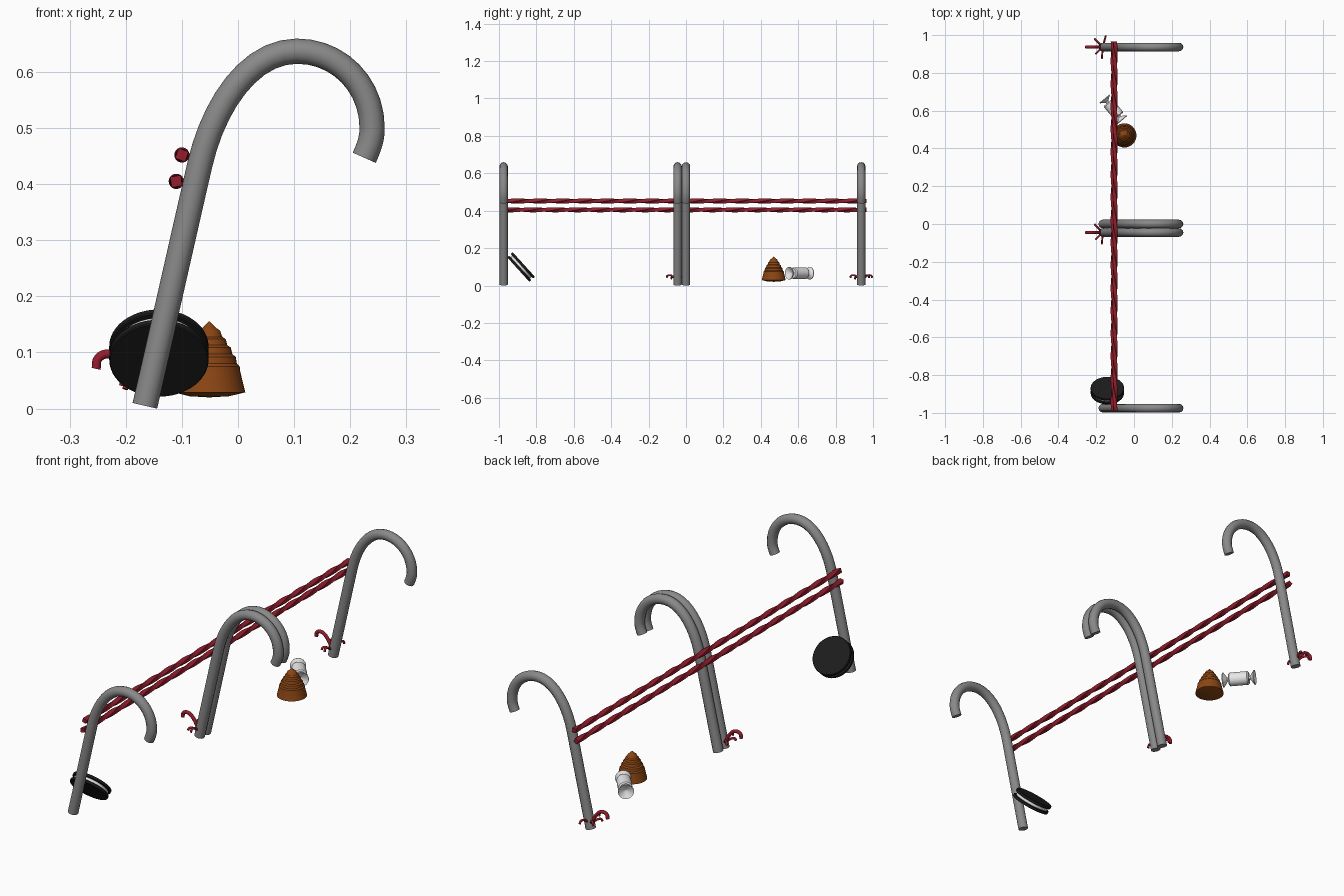
import bpy
import bmesh
import math
from mathutils import Vector

if "Cube" in bpy.data.objects:
    bpy.data.objects.remove(bpy.data.objects["Cube"], do_unlink=True)


def material(name, r, g, b):
    m = bpy.data.materials.new(name)
    m.use_nodes = True
    m.diffuse_color = (r, g, b, 1)
    bsdf = m.node_tree.nodes["Principled BSDF"]
    bsdf.inputs["Base Color"].default_value = (r, g, b, 1)
    bsdf.inputs["Roughness"].default_value = 0.6
    return m


GREY = material("cane grey", 0.25, 0.25, 0.25)
RED = material("licorice red", 0.3, 0.012, 0.025)
BLACK = material("cookie black", 0.012, 0.012, 0.012)
WHITE = material("sugar white", 0.8, 0.8, 0.8)
BROWN = material("chocolate brown", 0.26, 0.06, 0.007)


def add_mesh(name, mesh, mat, location=(0, 0, 0)):
    ob = bpy.data.objects.new(name, mesh)
    bpy.context.collection.objects.link(ob)
    ob.location = location
    mesh.materials.clear()
    mesh.materials.append(mat)
    bpy.ops.object.select_all(action="DESELECT")
    ob.select_set(True)
    bpy.context.view_layer.objects.active = ob
    bpy.ops.object.shade_smooth_by_angle(angle=math.radians(35))
    return ob


def skin(name, rings, mat, location=(0, 0, 0)):
    """Join equal rings of points into a capped surface."""
    bm = bmesh.new()
    loops = [[bm.verts.new(p) for p in ring] for ring in rings]
    n = len(loops[0])
    for a, b in zip(loops, loops[1:]):
        for i in range(n):
            j = (i + 1) % n
            bm.faces.new((a[i], a[j], b[j], b[i]))
    bm.faces.new(loops[0][::-1])
    bm.faces.new(loops[-1])
    bmesh.ops.recalc_face_normals(bm, faces=bm.faces)
    mesh = bpy.data.meshes.new(name)
    bm.to_mesh(mesh)
    bm.free()
    return add_mesh(name, mesh, mat, location)


def lathe(name, profile, mat, location, axis=(0, 0, 1), sides=32):
    """Spin (radius, height) pairs, then point the spin axis along axis."""
    turns = [math.tau * i / sides for i in range(sides)]
    rings = [[(r * math.cos(t), r * math.sin(t), h) for t in turns] for r, h in profile]
    ob = skin(name, rings, mat, location)
    ob.rotation_euler = Vector(axis).to_track_quat("Z", "Y").to_euler()
    return ob


def tube(name, knots, radius, mat, location):
    """Round tube through (point, left handle, right handle) knots; None means automatic."""
    curve = bpy.data.curves.new(name, "CURVE")
    curve.dimensions = "3D"
    curve.bevel_depth = radius
    curve.bevel_resolution = 4
    curve.resolution_u = 10
    curve.use_fill_caps = True
    spline = curve.splines.new("BEZIER")
    spline.bezier_points.add(len(knots) - 1)
    for bp, (co, left, right) in zip(spline.bezier_points, knots):
        bp.co = co
        if left is None:
            bp.handle_left_type = bp.handle_right_type = "AUTO"
        else:
            bp.handle_left_type = bp.handle_right_type = "FREE"
            bp.handle_left, bp.handle_right = left, right
    temp = bpy.data.objects.new(name + "_path", curve)
    bpy.context.collection.objects.link(temp)
    bpy.context.view_layer.update()
    mesh = bpy.data.meshes.new_from_object(
        temp.evaluated_get(bpy.context.evaluated_depsgraph_get()))
    bpy.data.objects.remove(temp, do_unlink=True)
    return add_mesh(name, mesh, mat, location)


# Hooked canes: straight leaning shaft, round hook at the top
def knot(x, z, left, right):
    return ((x, 0, z), (x + left[0], 0, z + left[1]), (x + right[0], 0, z + right[1]))


cane_path = [
    knot(-0.166, 0.005, (-0.03, -0.13), (0.03, 0.13)),
    knot(-0.068, 0.435, (-0.03, -0.13), (0.024, 0.105)),
    knot(0.105, 0.637, (-0.085, 0), (0.076, 0)),
    knot(0.239, 0.5, (0, 0.076), (0, -0.02)),
    knot(0.225, 0.447, (0.008, 0.018), (-0.008, -0.018)),
]
for label, y in (("front", -0.975), ("middle_front", -0.045),
                 ("middle_back", 0.0), ("back", 0.937)):
    tube("cane_" + label, cane_path, 0.0225, GREY, (0, y, 0))


# Twisted ropes strung along the canes
def rope(name, x, z, y0, y1, phase):
    steps, sides = 96, 8
    rings = []
    for s in range(steps + 1):
        y = y0 + (y1 - y0) * s / steps
        twist = phase + y * math.tau / 0.48
        ring = []
        for i in range(sides):
            t = math.tau * i / sides + twist
            r = 0.0135 if i % 2 else 0.0095
            ring.append((x + r * math.cos(t), y, z + r * math.sin(t)))
        rings.append(ring)
    skin(name, rings, RED)


for label, y0, y1 in (("front", -0.987, -0.022), ("back", -0.022, 0.965)):
    rope("upper_rope_" + label, -0.100, 0.452, y0, y1, 0)
    rope("lower_rope_" + label, -0.110, 0.405, y0, y1, 0.5)

# Curled sprouts around two of the cane feet: tip offset, height, radius
sprouts = [
    (-0.088, 0.0, 0.087, 0.008),
    (-0.042, 0.042, 0.045, 0.005),
    (0.015, 0.058, 0.045, 0.005),
    (-0.005, -0.058, 0.045, 0.005),
    (-0.036, -0.034, 0.035, 0.005),
]
for label, y in (("middle", -0.045), ("back", 0.937)):
    for n, (dx, dy, h, r) in enumerate(sprouts):
        knots = [((dx * f, dy * f, h * g), None, None)
                 for f, g in ((0, 0), (0.35, 0.75), (0.7, 1), (0.95, 0.92), (1, 0.7))]
        tube(f"sprout_{label}_{n + 1}", knots, r, RED, (-0.165, y, 0.01))

# Sandwich cookie leaning on the front cane
tilt = Vector((0, 0.74, 0.67)).normalized()
centre = Vector((-0.141, -0.882, 0.099))
for name, radius, offset, half, mat in (
        ("cookie_lower_wafer", 0.0885, -0.0135, 0.0065, BLACK),
        ("cookie_filling", 0.079, 0, 0.0075, WHITE),
        ("cookie_upper_wafer", 0.0885, 0.0135, 0.0065, BLACK)):
    disc = [(radius - 0.002, -half), (radius, 0.002 - half),
            (radius, half - 0.002), (radius - 0.002, half)]
    lathe(name, disc, mat, centre + tilt * offset, tilt, 48)

# Ridged chocolate drop
drop = [(0.001, 0.02), (0.035, 0.022), (0.064, 0.029), (0.055, 0.066), (0.054, 0.075),
        (0.049, 0.08), (0.047, 0.092), (0.041, 0.097), (0.038, 0.109), (0.032, 0.113),
        (0.029, 0.124), (0.023, 0.128), (0.019, 0.139), (0.012, 0.144), (0.001, 0.155)]
lathe("chocolate_drop", drop, BROWN, (-0.051, 0.469, 0))

# Wrapped sweet: barrel with a flared hollow twist at each end
half_sweet = [(0.001, 0.056), (0.006, 0.057), (0.033, 0.074), (0.034, 0.070),
              (0.009, 0.053), (0.009, 0.046), (0.026, 0.046), (0.031, 0.040)]
sweet = [(r, -h) for r, h in half_sweet] + half_sweet[::-1]
lathe("wrapped_sweet", sweet, WHITE, (-0.109, 0.607, 0.066), (-0.64, 0.76, 0))
